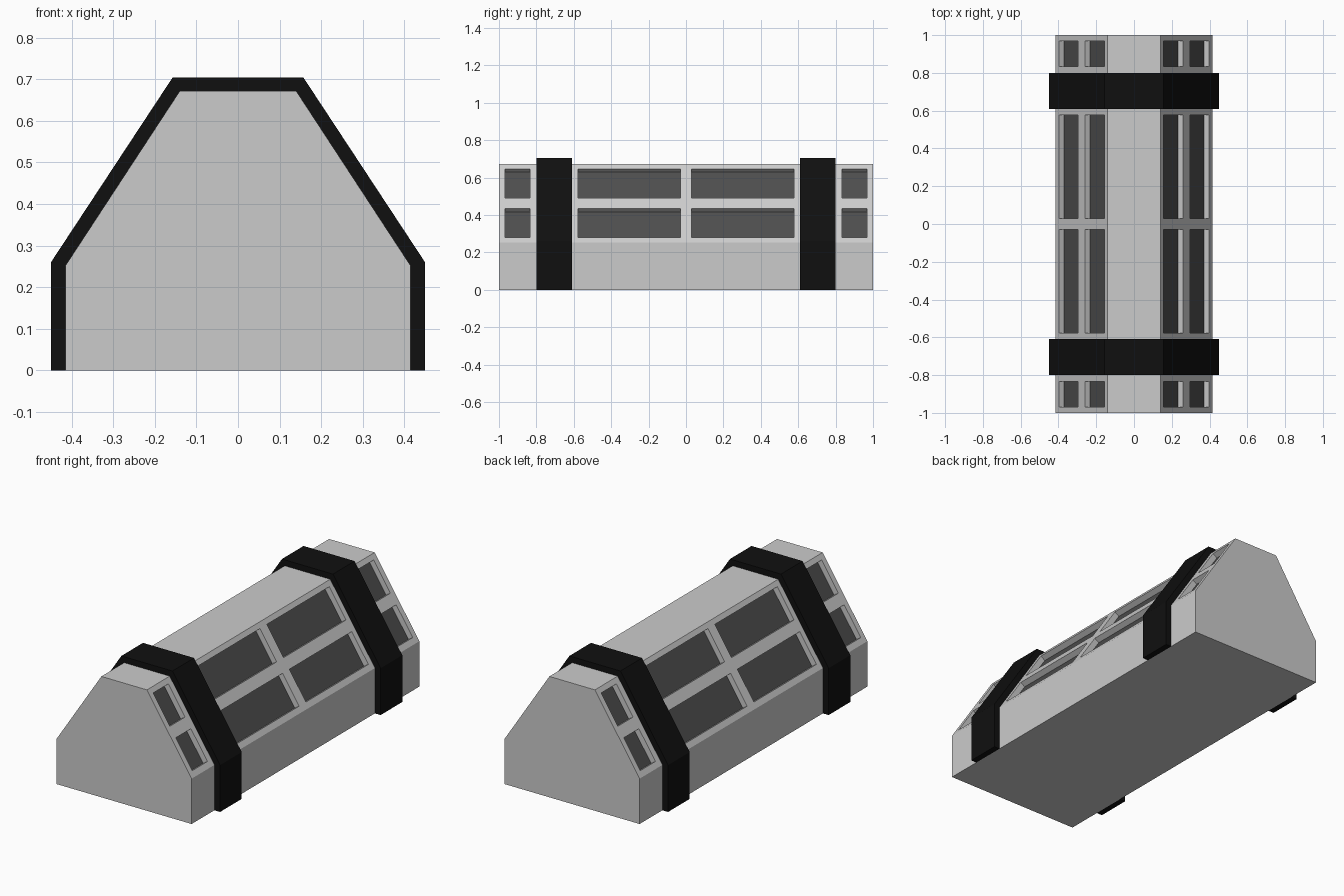
import bpy, bmesh
from mathutils import Vector

if "Cube" in bpy.data.objects:
    bpy.data.objects.remove(bpy.data.objects["Cube"])


def material(name, value):
    m = bpy.data.materials.new(name)
    m.diffuse_color = (value, value, value, 1)
    m.use_nodes = True
    m.node_tree.nodes["Principled BSDF"].inputs["Base Color"].default_value = m.diffuse_color
    return m


def prism(profile, y0, y1):
    """Extrude an x/z outline along y."""
    bm = bmesh.new()
    face = bm.faces.new([bm.verts.new((x, y0, z)) for x, z in profile])
    ext = bmesh.ops.extrude_face_region(bm, geom=[face])["geom"]
    verts = [g for g in ext if isinstance(g, bmesh.types.BMVert)]
    bmesh.ops.translate(bm, verts=verts, vec=(0, y1 - y0, 0))
    bmesh.ops.recalc_face_normals(bm, faces=bm.faces)
    return bm


def finish(bm, name, mats):
    mesh = bpy.data.meshes.new(name)
    bm.to_mesh(mesh)
    bm.free()
    for m in mats:
        mesh.materials.append(m)
    ob = bpy.data.objects.new(name, mesh)
    bpy.context.collection.objects.link(ob)
    return ob


def mirrored(half):
    return half + [(-x, z) for x, z in reversed(half)]


glass = material("dark_glass", 0.075)
black = material("black_band", 0.005)

# Hull: six-sided prism, cut along the window edges
inner = mirrored([(0.415, 0), (0.415, 0.252), (0.14, 0.672)])
hull = prism(inner, -1, 1)
y_spans = [(0.03, 0.578), (0.835, 0.968)]
y_spans += [(-b, -a) for a, b in y_spans]
z_spans = [(0.28, 0.435), (0.49, 0.647)]


def cut(co, no):
    geom = hull.verts[:] + hull.edges[:] + hull.faces[:]
    bmesh.ops.bisect_plane(hull, geom=geom, plane_co=co, plane_no=no, dist=1e-5)


for y in [v for s in y_spans for v in s]:
    cut(Vector((0, y, 0)), Vector((0, 1, 0)))
for z in [v for s in z_spans for v in s]:
    cut(Vector((0, 0, z)), Vector((0, 0, 1)))

# Windows: sink the sloped panels straight inwards
hull.normal_update()
panes = []
for f in hull.faces:
    c = f.calc_center_median()
    sloped = abs(f.normal.x) > 0.5 and f.normal.z > 0.3
    if sloped and any(a < c.y < b for a, b in y_spans) and any(a < c.z < b for a, b in z_spans):
        panes.append(f)
bmesh.ops.inset_individual(hull, faces=panes, thickness=0, depth=-0.032)
for f in panes:
    f.material_index = 1
finish(hull, "hull", [None, glass])

# Bands: two arches wrapped over the hull
outer = mirrored([(0.45, 0), (0.45, 0.26), (0.157, 0.705)])
for name, y0 in (("front_band", -0.8), ("rear_band", 0.61)):
    finish(prism(outer + inner[::-1], y0, y0 + 0.19), name, [black])
